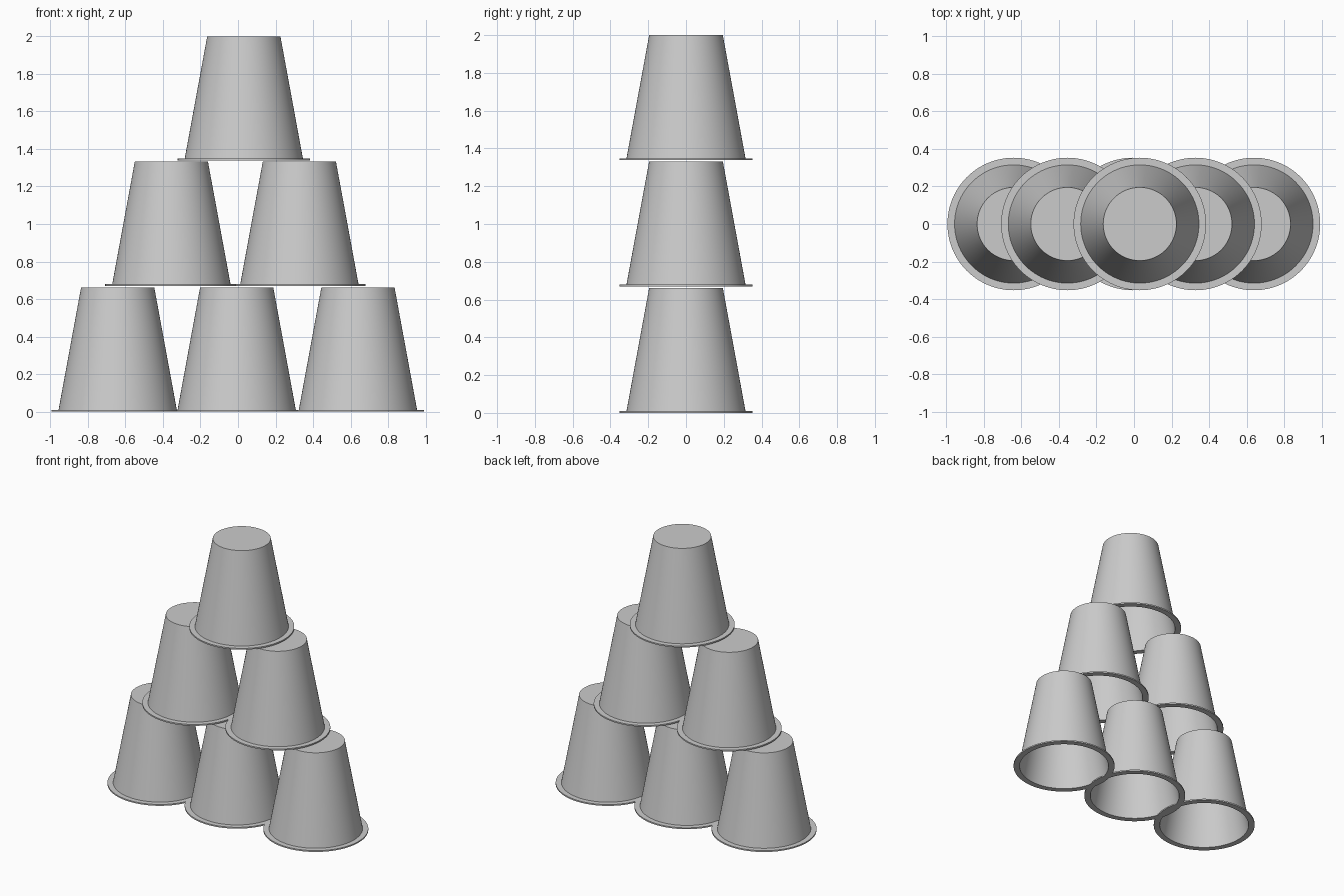
import bpy, bmesh, math

if "Cube" in bpy.data.objects:
    bpy.data.objects.remove(bpy.data.objects["Cube"])

SEGMENTS = 96
HEIGHT = 0.662
# upside-down cup: closed top, tapered wall, flat lip, thin hollow inside
PROFILE = [(0.0, HEIGHT), (0.195, HEIGHT), (0.315, 0.010), (0.353, 0.010),
           (0.353, 0.0), (0.311, 0.0), (0.190, HEIGHT - 0.006), (0.0, HEIGHT - 0.006)]


def cup_mesh():
    bm = bmesh.new()
    verts = [bm.verts.new((r, 0, z)) for r, z in PROFILE]
    edges = [bm.edges.new(pair) for pair in zip(verts, verts[1:])]
    bmesh.ops.spin(bm, geom=verts + edges, cent=(0, 0, 0), axis=(0, 0, 1),
                   angle=math.tau, steps=SEGMENTS, use_merge=True)
    bmesh.ops.remove_doubles(bm, verts=bm.verts, dist=1e-5)
    bmesh.ops.recalc_face_normals(bm, faces=bm.faces)
    mesh = bpy.data.meshes.new("cup")
    bm.to_mesh(mesh)
    bm.free()
    return mesh


# rows of the stack: name, base height, cup centres along x
ROWS = [("bottom_cup", 0.0, (-0.641, -0.007, 0.639)),
        ("middle_cup", 0.670, (-0.355, 0.327)),
        ("top_cup", 1.338, (0.031,))]

for name, z, centres in ROWS:
    for i, x in enumerate(centres):
        cup = bpy.data.objects.new(f"{name}_{i + 1}", cup_mesh())
        cup.location = (x, 0, z)
        bpy.context.collection.objects.link(cup)
        bpy.ops.object.select_all(action='DESELECT')
        cup.select_set(True)
        bpy.context.view_layer.objects.active = cup
        bpy.ops.object.shade_smooth_by_angle(angle=math.radians(30))
